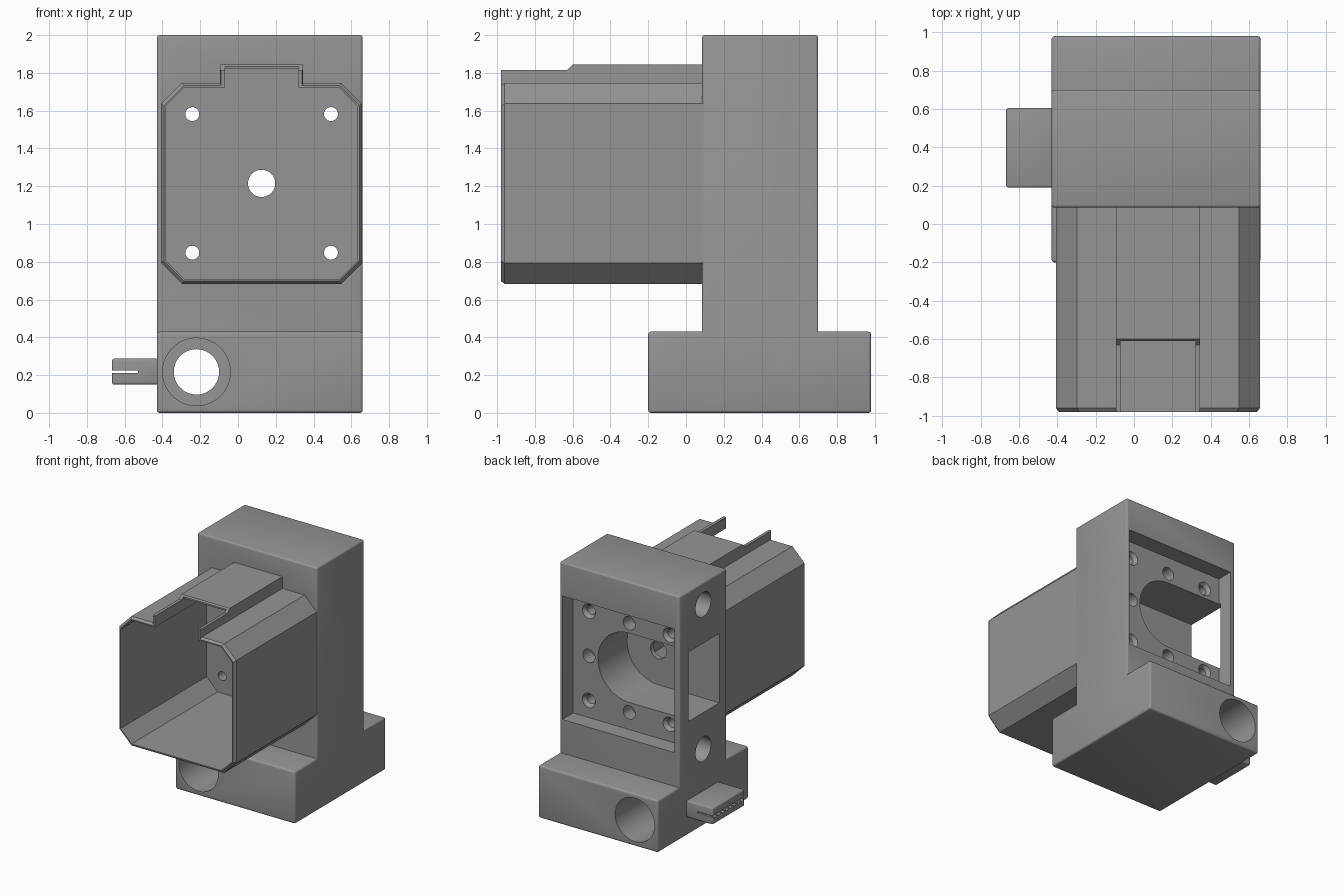
import bpy, bmesh, math
from mathutils import Vector

if "Cube" in bpy.data.objects:
    bpy.data.objects.remove(bpy.data.objects["Cube"])

grey = bpy.data.materials.new("grey_plastic")
grey.diffuse_color = (0.30, 0.30, 0.30, 1)
grey.use_nodes = True
grey.node_tree.nodes["Principled BSDF"].inputs["Base Color"].default_value = grey.diffuse_color

CX, CZ = 0.125, 1.215          # motor axis


def new_object(name, bm):
    bmesh.ops.recalc_face_normals(bm, faces=bm.faces)
    mesh = bpy.data.meshes.new(name)
    bm.to_mesh(mesh)
    bm.free()
    obj = bpy.data.objects.new(name, mesh)
    bpy.context.collection.objects.link(obj)
    mesh.materials.append(grey)
    return obj


def loft(name, rings, bevel=0):
    """Closed solid through rings of equal point count."""
    bm = bmesh.new()
    loops = [[bm.verts.new(p) for p in ring] for ring in rings]
    n = len(loops[0])
    for a, b in zip(loops, loops[1:]):
        for i in range(n):
            j = (i + 1) % n
            bm.faces.new((a[i], a[j], b[j], b[i]))
    bm.faces.new(loops[0])
    bm.faces.new(loops[-1])
    bmesh.ops.recalc_face_normals(bm, faces=bm.faces)
    if bevel:
        edges = [e for e in bm.edges if e.is_convex]
        bmesh.ops.bevel(bm, geom=edges, offset=bevel, segments=3, profile=0.5,
                        affect='EDGES')
    return new_object(name, bm)


def box(name, x0, x1, y0, y1, z0, z1, bevel=0):
    ring = [(x0, z0), (x1, z0), (x1, z1), (x0, z1)]
    return loft(name, [[(x, y, z) for x, z in ring] for y in (y0, y1)], bevel)


def rod(name, axis, centre, r0, a, b, r1=None, n=48):
    """Cylinder or cone along x or y; centre holds the other two coordinates."""
    rings = []
    for t, r in ((a, r0), (b, r0 if r1 is None else r1)):
        ring = []
        for i in range(n):
            w = math.tau * i / n
            u, v = centre[0] + r * math.cos(w), centre[1] + r * math.sin(w)
            ring.append((u, t, v) if axis == 'y' else (t, u, v))
        rings.append(ring)
    return loft(name, rings)


def combine(obj, other, op='DIFFERENCE'):
    mod = obj.modifiers.new("cut", 'BOOLEAN')
    mod.operation, mod.object, mod.solver = op, other, 'EXACT'
    dg = bpy.context.evaluated_depsgraph_get()
    mesh = bpy.data.meshes.new_from_object(obj.evaluated_get(dg))
    obj.modifiers.clear()
    obj.data = mesh
    bpy.data.objects.remove(other)


def housing_outline(half, cut, bump_half, bump_top):
    """Chamfered square with a raised cable channel on top (x, z)."""
    h, c = half, half - cut
    side = [(c, -h), (h, -c), (h, c), (c, h), (bump_half, h), (bump_half, bump_top)]
    pts = side + [(-x, z) for x, z in reversed(side)]
    return pts


def prism(name, outline, stations):
    return loft(name, [[(CX + x * s, y, CZ + z * s) for x, z in outline]
                       for y, s in stations])


# Foot and upright as one inverted T profile
profile = [(-0.20, 0), (0.98, 0), (0.98, 0.43), (0.70, 0.43), (0.70, 2.0),
           (0.085, 2.0), (0.085, 0.43), (-0.20, 0.43)]
body = loft("motor_mount", [[(x, y, z) for y, z in profile] for x in (-0.43, 0.66)], 0.015)

# Motor housing: outer shell, then hollow
outer = prism("shell", housing_outline(0.532, 0.11, 0.22, 0.63),
              [(-0.98, 0.973), (-0.96, 1), (0.12, 1)])
combine(body, outer, 'UNION')
combine(body, prism("hollow", housing_outline(0.508, 0.10, 0.195, 0.607),
                    [(-1.1, 1), (0.14, 1)]))

# Open cable slot at the front of the channel, with a sloped cover edge
combine(body, box("slot", -0.07, 0.32, -1.1, -0.61, 1.6, 1.95))
slope = [(-1.1, 1.815), (-0.63, 1.815), (-0.59, 1.855), (-0.59, 1.9), (-1.1, 1.9)]
combine(body, loft("slope", [[(x, y, z) for y, z in slope] for x in (-0.2, 0.45)]))

# Square recess in the back
combine(body, box("recess", -0.385, 0.635, 0.56, 0.9, 0.707, 1.723))

# Round-ended pocket leading out through the left wall
pocket = [(CX + 0.285 * math.sin(math.pi * i / 32), CZ - 0.285 * math.cos(math.pi * i / 32))
          for i in range(33)]
pocket += [(-0.6, CZ + 0.285), (-0.6, CZ - 0.285)]
combine(body, loft("pocket", [[(x, y, z) for x, z in pocket] for y in (0.18, 0.58)]))

# Shaft hole, countersunk corner screw holes and blind holes between them
combine(body, rod("shaft_hole", 'y', (CX, CZ), 0.072, 0.0, 0.4))
for dx in (-0.367, 0, 0.367):
    for dz in (-0.367, 0, 0.367):
        at = (CX + dx, CZ + dz)
        if dx and dz:
            combine(body, rod("screw_hole", 'y', at, 0.037, 0.0, 0.65, n=32))
            combine(body, rod("countersink", 'y', at, 0.037, 0.53, 0.57, 0.066, n=32))
        elif dz or dx > 0:
            combine(body, rod("blind_hole", 'y', at, 0.055, 0.45, 0.65, n=32))

# Cross holes in the left side, above and below the pocket
for z in (1.82, 0.63):
    combine(body, rod("cross_hole", 'x', (0.39, z), 0.1, -0.6, 0.45))

# Bearing bore through the foot with a lip in the middle
at = (-0.22, 0.217)
combine(body, rod("lip_bore", 'y', at, 0.12, -0.3, 1.1, n=64))
combine(body, rod("front_bore", 'y', at, 0.179, -0.3, 0.34, n=64))
combine(body, rod("back_bore", 'y', at, 0.179, 0.44, 1.1, n=64))

# Toothed belt clip on the left of the foot
clip = box("belt_clip", -0.667, -0.42, 0.19, 0.605, 0.15, 0.287, 0.012)
combine(clip, box("belt_slit", -0.8, -0.53, 0.1, 0.7, 0.212, 0.225))
for i in range(8):
    combine(clip, rod("tooth_gap", 'x', (0.222 + i * 0.05, 0.212), 0.014, -0.8, -0.53, n=12))

for obj in (body, clip):
    bpy.ops.object.select_all(action='DESELECT')
    obj.select_set(True)
    bpy.context.view_layer.objects.active = obj
    bpy.ops.object.shade_smooth_by_angle(angle=math.radians(32))
